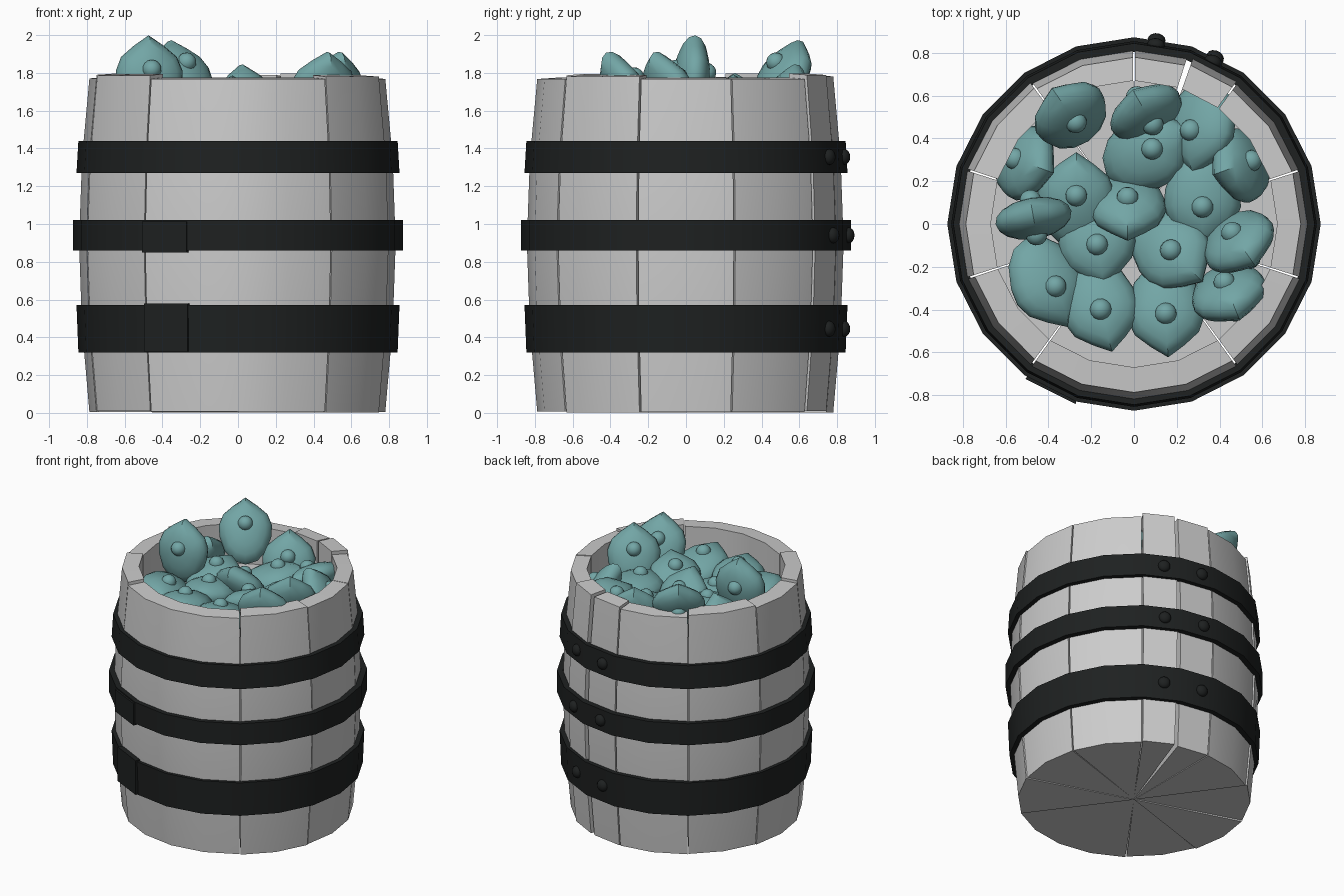
import bpy, bmesh, random
from math import sin, cos, pi, radians
from mathutils import Vector, Matrix

if "Cube" in bpy.data.objects:
    bpy.data.objects.remove(bpy.data.objects["Cube"])

random.seed(4)

def material(name, rgb):
    m = bpy.data.materials.new(name)
    m.diffuse_color = (*rgb, 1)
    m.use_nodes = True
    m.node_tree.nodes["Principled BSDF"].inputs["Base Color"].default_value = m.diffuse_color
    return m

IRON = material("dark_iron", (0.013, 0.015, 0.015))
TEAL = material("teal", (0.17, 0.38, 0.38))

def finish(bm, name, mat=None, angle=35):
    bmesh.ops.remove_doubles(bm, verts=bm.verts, dist=1e-5)
    bmesh.ops.recalc_face_normals(bm, faces=bm.faces)
    me = bpy.data.meshes.new(name)
    bm.to_mesh(me)
    bm.free()
    ob = bpy.data.objects.new(name, me)
    bpy.context.collection.objects.link(ob)
    if mat:
        me.materials.append(mat)
    bpy.ops.object.select_all(action='DESELECT')
    ob.select_set(True)
    bpy.context.view_layer.objects.active = ob
    bpy.ops.object.shade_smooth_by_angle(angle=radians(angle))
    return ob

def sweep(bm, profile, angles, closed=False):
    """Turn a closed (radius, z) outline around z through the given degrees."""
    loops = [[bm.verts.new((r * cos(radians(a)), r * sin(radians(a)), z)) for r, z in profile]
             for a in angles]
    n = len(profile)
    pairs = list(zip(loops, loops[1:])) + ([(loops[-1], loops[0])] if closed else [])
    for a, b in pairs:
        for i in range(n):
            j = (i + 1) % n
            if profile[i][0] == 0 and profile[j][0] == 0:
                continue
            bm.faces.new((a[i], b[i], b[j], a[j]))
    if not closed:
        bm.faces.new(loops[0])
        bm.faces.new(loops[-1])

# Staves: uneven wedges of a 20-sided bulging barrel, with a recessed floor
bounds = [-18, 18, 54, 72, 90, 126, 162, 198, 234, 306, 342]
for k, (a, b) in enumerate(zip(bounds, bounds[1:])):
    d = random.uniform(-0.006, 0.006)
    top = 1.785 + random.uniform(-0.012, 0.018)
    low = random.uniform(0, 0.012)
    outline = [(0, low), (0.783 + d, low), (0.822 + d, 0.45), (0.838 + d, 0.9),
               (0.822 + d, 1.35), (0.783 + d, top - 0.008), (0.67, top), (0.67, 1.5), (0, 1.5)]
    g = 0.3
    angles = [a + g] + list(range(a + 18, b, 18)) + [b - (1.6 if b == 72 else g)]
    bm = bmesh.new()
    sweep(bm, outline, angles)
    finish(bm, f"stave_{k + 1}", angle=30)

# Iron hoops: z low, z high, radius low, radius high
hoops = [(0.32, 0.57, 0.845, 0.855), (0.86, 1.02, 0.873, 0.873), (1.27, 1.44, 0.855, 0.845)]
for k, (z0, z1, r0, r1) in enumerate(hoops):
    bm = bmesh.new()
    sweep(bm, [(r0, z0), (r1, z1), (r1 - 0.04, z1), (r0 - 0.04, z0)], range(0, 360, 18), True)
    finish(bm, f"hoop_{k + 1}", IRON, 30)
    # Rivets on the back of each hoop
    for az in (83, 64):
        r = (r0 + r1) / 2 - 0.006
        bm = bmesh.new()
        bmesh.ops.create_uvsphere(bm, u_segments=14, v_segments=8, radius=0.042)
        bmesh.ops.scale(bm, vec=(0.75, 1, 1), verts=bm.verts)
        bm.transform(Matrix.Rotation(radians(az), 4, 'Z') @
                     Matrix.Translation((r, 0, (z0 + z1) / 2)))
        finish(bm, f"hoop_{k + 1}_rivet", IRON)

# Overlapping plates on the front of the two lower hoops
for z0, z1, r in ((0.325, 0.58, 0.867), (0.848, 1.012, 0.885)):
    bm = bmesh.new()
    sweep(bm, [(r, z0), (r, z1), (r - 0.04, z1), (r - 0.04, z0)], (235, 252))
    finish(bm, "hoop_overlap", IRON)

# Goods: lens-shaped bodies with a pointed tip and a stud on each face
half = [(0, 0.19), (0.08, 0.135), (0.15, 0.075), (0.18, 0.0), (0.175, -0.08),
        (0.14, -0.18), (0.08, -0.245), (0, -0.27)]
rim = half + [(-x, y) for x, y in half[-2:0:-1]]

def goods(name, x, y, z, az, el, roll=0):
    bm = bmesh.new()
    rings = []
    for t in range(-80, 81, 20):
        s, h = cos(radians(t)), 0.095 * sin(radians(t))
        rings.append([bm.verts.new((px * s, -0.03 + (py + 0.03) * s, h)) for px, py in rim])
    n = len(rim)
    for a, b in zip(rings, rings[1:]):
        for i in range(n):
            bm.faces.new((a[i], a[(i + 1) % n], b[(i + 1) % n], b[i]))
    bm.faces.new(rings[0])
    bm.faces.new(rings[-1])
    for side in (-1, 1):
        bmesh.ops.create_uvsphere(bm, u_segments=14, v_segments=8, radius=0.052,
                                  matrix=Matrix.Translation((0, 0, side * 0.08)))
    # local y is the tip, local z the face normal
    az, el = radians(az), radians(el)
    tip = Vector((cos(az) * cos(el), sin(az) * cos(el), sin(el)))
    up = Vector((-cos(az) * sin(el), -sin(az) * sin(el), cos(el)))
    rot = Matrix((tip.cross(up), tip, up)).transposed().to_4x4()
    bm.transform(Matrix.Translation((x, y, z)) @ rot @ Matrix.Rotation(radians(roll), 4, 'Y'))
    finish(bm, name, TEAL, 40)

pile = [
    (-0.47, 0.03, 1.81, 100, 84), (-0.31, 0.53, 1.81, 125, 55), (0.05, 0.53, 1.67, 120, 65),
    (0.1, 0.36, 1.6, 30, 12), (0.31, 0.42, 1.62, 262, 10, 35), (0.48, 0.27, 1.62, 200, 62),
    (0.32, 0.08, 1.6, 270, 0), (-0.03, 0.06, 1.63, 270, 50), (-0.27, 0.15, 1.61, 90, 12),
    (-0.49, 0.28, 1.63, 340, 60), (-0.17, -0.11, 1.59, 280, 10), (0.2, -0.15, 1.63, 315, 28),
    (0.5, -0.1, 1.74, 305, 62), (0.45, -0.34, 1.74, 292, 62), (-0.39, -0.31, 1.61, 295, 5, -20),
    (-0.15, -0.42, 1.62, 285, 15), (0.15, -0.44, 1.62, 273, 15),
]
for k, p in enumerate(pile):
    goods(f"goods_{k + 1}", *p)
